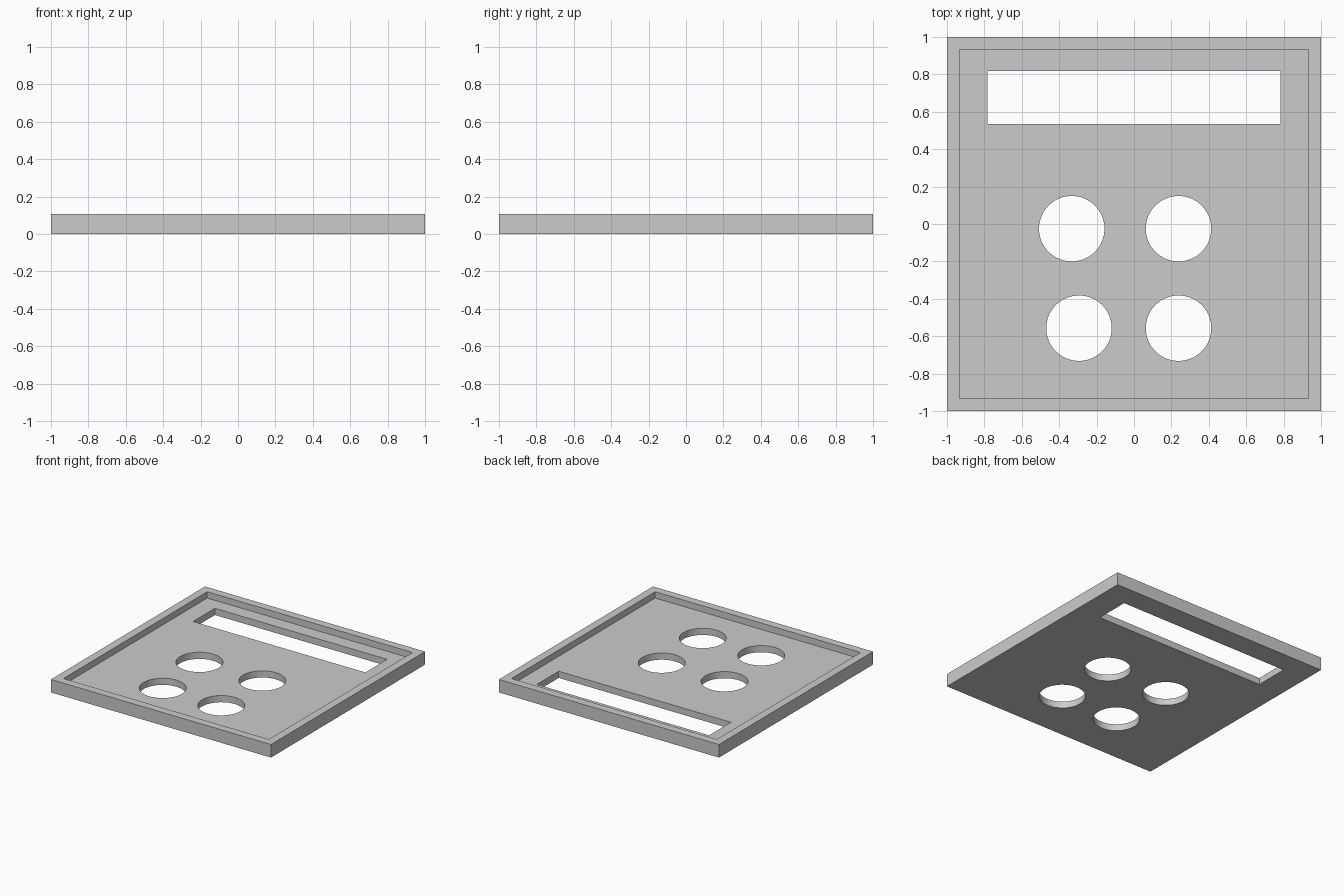
import bpy

cube = bpy.data.objects.get("Cube")
if cube:
    bpy.data.objects.remove(cube, do_unlink=True)

HEIGHT, FLOOR = 0.107, 0.055

grey = bpy.data.materials.new("plain grey")
grey.use_nodes = True
color = (0.6, 0.6, 0.6, 1)
grey.diffuse_color = color
grey.node_tree.nodes["Principled BSDF"].inputs["Base Color"].default_value = color


def box(name, x, y, z):
    """Box spanning the given (min, max) ranges."""
    mid = [(a + b) / 2 for a, b in (x, y, z)]
    bpy.ops.mesh.primitive_cube_add(size=1, location=mid)
    obj = bpy.context.object
    obj.name = name
    obj.scale = [b - a for a, b in (x, y, z)]
    bpy.ops.object.transform_apply(location=True, rotation=False, scale=True)
    obj.data.materials.append(grey)
    return obj


def cut(target, cutter):
    """Subtract the cutter from the target, then discard it."""
    cutter.hide_render = True
    mod = target.modifiers.new(cutter.name, "BOOLEAN")
    mod.operation = "DIFFERENCE"
    mod.solver = "EXACT"
    mod.object = cutter
    bpy.context.view_layer.objects.active = target
    bpy.ops.object.modifier_apply(modifier=mod.name)
    bpy.data.objects.remove(cutter, do_unlink=True)


# Square panel with a shallow tray inside a raised rim
panel = box("panel", (-1, 1), (-1, 1), (0, HEIGHT))
cut(panel, box("tray_cutter", (-0.933, 0.933), (-0.933, 0.933), (FLOOR, 0.3)))

# Display slot near the back edge
cut(panel, box("slot_cutter", (-0.783, 0.783), (0.535, 0.818), (-0.2, 0.2)))

# Four round button holes
for x, y in [(-0.333, -0.025), (0.238, -0.025), (-0.294, -0.557), (0.238, -0.557)]:
    bpy.ops.mesh.primitive_cylinder_add(vertices=64, radius=0.175, depth=0.4, location=(x, y, 0))
    hole = bpy.context.object
    hole.name = "button_hole_cutter"
    hole.data.materials.append(grey)
    cut(panel, hole)

# Smooth hole walls, crisp edges elsewhere
bpy.ops.object.select_all(action="DESELECT")
panel.select_set(True)
bpy.context.view_layer.objects.active = panel
bpy.ops.object.shade_smooth_by_angle(angle=0.5)
